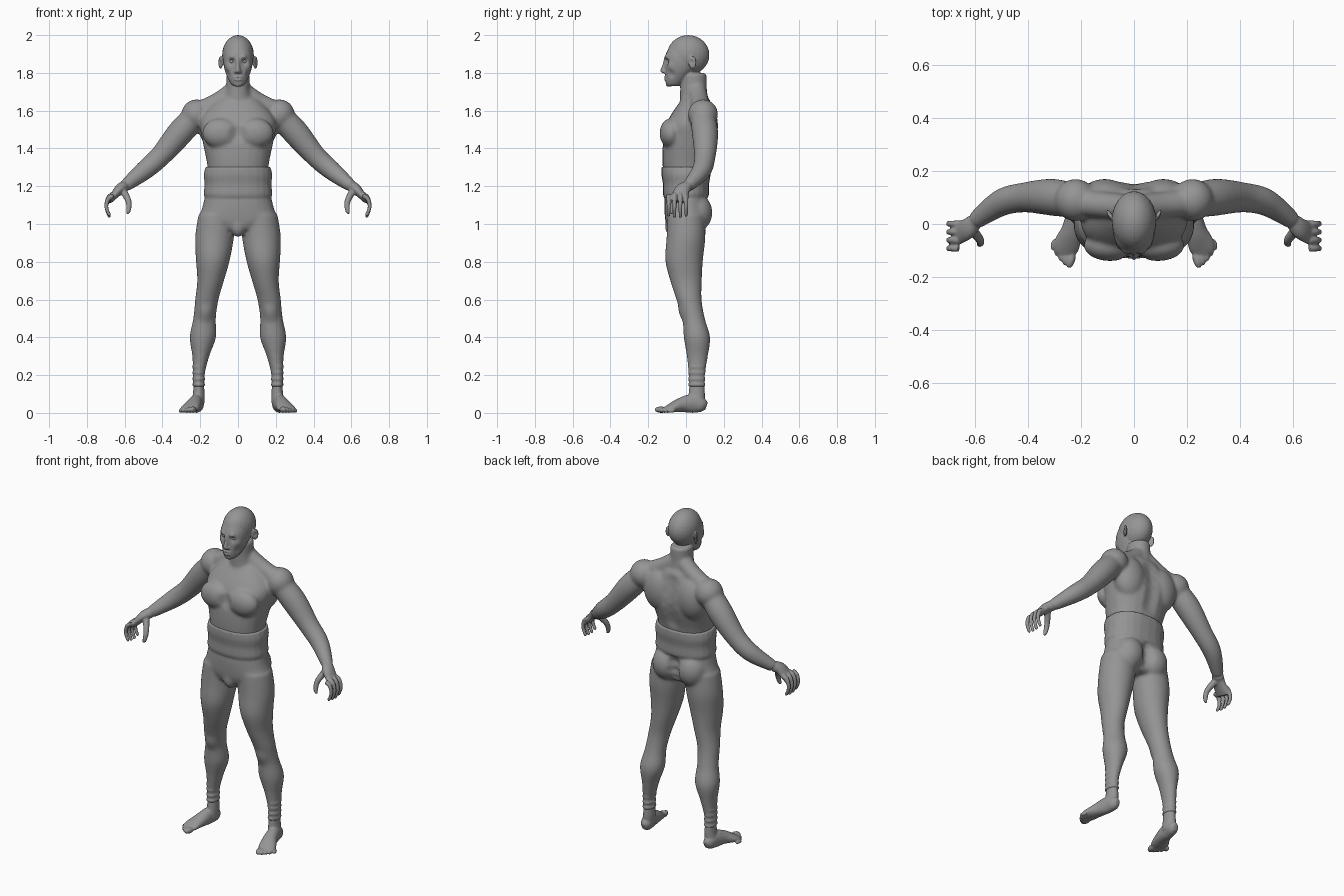
import bpy, bmesh, math
from mathutils import Vector, Matrix, Euler

cube = bpy.data.objects.get("Cube")
if cube:
    bpy.data.objects.remove(cube, do_unlink=True)

RIGHT, BACK, UP = Matrix.Identity(3)

clay = bpy.data.materials.new("clay grey")
clay.use_nodes = True
clay.diffuse_color = (0.3, 0.3, 0.3, 1)
shader = next(node for node in clay.node_tree.nodes if node.type == 'BSDF_PRINCIPLED')
shader.inputs["Base Color"].default_value = clay.diffuse_color
shader.inputs["Roughness"].default_value = 0.6


def spline(rows, steps=5):
    """Smooth in-between rows through the given ones."""
    smooth_rows, last = [], len(rows) - 1
    for i in range(last):
        near = list(zip(rows[max(i - 1, 0)], rows[i], rows[i + 1], rows[min(i + 2, last)]))
        for k in range(steps):
            t = k / steps
            smooth_rows.append([b + t * ((c - a) + t * ((2 * a - 5 * b + 4 * c - d)
                                + t * (3 * (b - c) + d - a))) / 2 for a, b, c, d in near])
    return smooth_rows + [rows[last]]


def loft(bm, *rows, across=None, power=2, sides=24):
    """Rows are x, y, z and one or two radii; rings are level unless across is given."""
    rows = spline([row if len(row) == 5 else (*row, row[-1]) for row in rows])
    middles = [Vector(row[:3]) for row in rows]
    rings = []
    for i, (middle, row) in enumerate(zip(middles, rows)):
        u, v = RIGHT, BACK
        if across:
            ahead = (middles[min(i + 1, len(rows) - 1)] - middles[max(i - 1, 0)]).normalized()
            u = across.cross(ahead).normalized()
            v = ahead.cross(u)
        ring = []
        for k in range(sides):
            angle = math.tau * k / sides
            c, s = (math.copysign(abs(f) ** (2 / power), f)
                    for f in (math.cos(angle), math.sin(angle)))
            ring.append(bm.verts.new(middle + u * row[3] * c + v * row[4] * s))
        rings.append(ring)
    for lower, upper in zip(rings, rings[1:]):
        for k in range(sides):
            following = (k + 1) % sides
            bm.faces.new((lower[k], lower[following], upper[following], upper[k]))
    bm.faces.new(rings[0][::-1])
    bm.faces.new(rings[-1])


def column(bm, *rows, power=2.3):
    """A level loft on the middle line; rows are y, z and two radii."""
    loft(bm, *((0, *row) for row in rows), power=power)


def ball(bm, centre, radii, turn=0):
    place = Matrix.Translation(centre) @ Euler((0, 0, turn)).to_matrix().to_4x4()
    bmesh.ops.create_uvsphere(bm, u_segments=24, v_segments=16, radius=1,
                              matrix=place @ Matrix.Diagonal((*radii, 1)))


def mirror(bm):
    copy = bmesh.ops.duplicate(bm, geom=bm.verts[:] + bm.edges[:] + bm.faces[:])
    for item in copy["geom"]:
        if isinstance(item, bmesh.types.BMVert):
            item.co.x *= -1


def finish(bm, name):
    """Turn the bmesh into a smooth shaded object."""
    bmesh.ops.recalc_face_normals(bm, faces=bm.faces)
    for face in bm.faces:
        face.smooth = True
    mesh = bpy.data.meshes.new(name)
    bm.to_mesh(mesh)
    bm.free()
    mesh.materials.append(clay)
    obj = bpy.data.objects.new(name, mesh)
    bpy.context.scene.collection.objects.link(obj)
    return obj


def fuse(bm, name, voxel, smooth):
    """Melt overlapping forms into one skin."""
    obj = finish(bm, name)
    remesh = obj.modifiers.new("skin", 'REMESH')
    remesh.mode, remesh.voxel_size, remesh.use_smooth_shade = 'VOXEL', voxel, True
    soften = obj.modifiers.new("soften", 'SMOOTH')
    soften.factor, soften.iterations = 0.5, smooth
    obj.modifiers.new("lighten", 'DECIMATE').ratio = 0.5
    graph = bpy.context.evaluated_depsgraph_get()
    graph.update()
    rough, obj.data = obj.data, bpy.data.meshes.new_from_object(obj.evaluated_get(graph))
    obj.modifiers.clear()
    bpy.data.meshes.remove(rough)
    return obj


def absorb(bm, form):
    """Move a finished soft form into a new bmesh."""
    bm.from_mesh(form.data)
    bpy.data.meshes.remove(form.data, do_unlink=True)


def brush(obj, centre, radius, push):
    """Push a soft round area; strokes off the middle are mirrored."""
    for side in ((1, -1) if centre[0] else (1,)):
        flip = Vector((side, 1, 1))
        spot, shift = Vector(centre) * flip, Vector(push) * flip
        for vert in obj.data.vertices:
            if abs(vert.co.z - spot.z) < radius:
                weight = 1 - (vert.co - spot).length_squared / radius ** 2
                if weight > 0:
                    vert.co += shift * weight * weight


# Arms, shoulders, chest muscles and shoulder blades
bm = bmesh.new()
shoulder, elbow, wrist = (.2, .08, 1.6), (.41, .1, 1.36), (.6, .01, 1.2)
loft(bm, (*shoulder, .06), (.3, .1, 1.49, .07), (*elbow, .057), (.5, .08, 1.28, .051),
     (*wrist, .033), across=BACK)
ball(bm, (.22, .09, 1.58), (.08, .08, .08))
ball(bm, (.09, -.08, 1.48), (.1, .06, .08))
ball(bm, (.11, .09, 1.52), (.1, .08, .13))
loft(bm, (.03, .06, 1.7, .05), (.1, .07, 1.65, .05), (*shoulder, .05), across=BACK)
mirror(bm)

# Trunk and neck
column(bm, (0, 1.22, .155, .11), (0, 1.32, .164, .125), (.02, 1.45, .19, .14),
       (.03, 1.55, .2, .125), (.05, 1.65, .12, .08), (.05, 1.68, .07, .05))
column(bm, (.05, 1.6, .1, .08), (.04, 1.7, .065, .072), (.04, 1.8, .062, .07), power=2)
form = fuse(bm, "upper_form", .008, 10)
brush(form, (0, -.14, 1.48), .06, (0, .015, 0))
for step in range(5):
    brush(form, (0, .15, 1.36 + .06 * step), .06, (0, -.012, 0))

# Hands: palm, curled fingers and thumb
bm = bmesh.new()
loft(bm, (*wrist, .03), (.63, -.02, 1.18, .027, .04), (.68, -.04, 1.12, .013, .046), across=BACK)
for finger in range(4):
    y = -.092 + .031 * finger
    reach = .055 + .01 * math.sin(finger)
    curl = [(bend, .66 + .037 * math.sin(bend), 1.095 + reach * math.cos(bend))
            for bend in (0, .8, 1.6, 2.4, 2.7)]
    loft(bm, *((x, y, z, .013 - .0015 * bend) for bend, x, z in curl), across=BACK, sides=12)
loft(bm, (.61, -.02, 1.18, .02), (.58, -.06, 1.12, .016), (.58, -.075, 1.07, .012),
     (.59, -.075, 1.055, .006), across=BACK, sides=12)

# Ears and nostrils
ball(bm, (.092, .034, 1.855), (.008, .023, .035), turn=-.45)
ball(bm, (.011, -.116, 1.806), (.009, .011, .008))
mirror(bm)

# Skull, face, nose, lips and chin
ball(bm, (0, .012, 1.895), (.084, .112, .105))
column(bm, (-.07, 1.73, .025, .028), (-.06, 1.75, .043, .048), (-.03, 1.82, .072, .08),
       (-.01, 1.89, .078, .1), (0, 1.95, .06, .08))
column(bm, (-.112, 1.798, .01, .01), (-.119, 1.81, .013, .017), (-.11, 1.85, .009, .013),
       (-.105, 1.885, .009, .009), power=2)
for z in (1.764, 1.778):
    ball(bm, (0, -.106, z), (.025, .011, .006))
ball(bm, (0, -.09, 1.74), (.024, .017, .014))
absorb(bm, form)
upper = fuse(bm, "upper_body", .005, 3)

# Eye sockets, brows, cheeks, ear hollows and mouth line
brush(upper, (.033, -.105, 1.861), .024, (0, .017, 0))
brush(upper, (.034, -.105, 1.885), .024, (0, -.008, 0))
brush(upper, (.055, -.08, 1.835), .03, (.004, -.004, 0))
brush(upper, (.05, -.075, 1.795), .03, (-.006, .005, 0))
brush(upper, (.1, .03, 1.857), .018, (-.008, 0, 0))
brush(upper, (0, -.118, 1.771), .012, (0, .006, 0))

# Eyes
bm = bmesh.new()
ball(bm, (.033, -.083, 1.86), (.014, .013, .011))
mirror(bm)
finish(bm, "eyes")

# Tights: legs, seat and pelvis
bm = bmesh.new()
ankle = (.208, .057)
loft(bm, (*ankle, .135, .031, .044), (*ankle, .2, .031, .044), (.197, .06, .3, .045, .056),
     (.186, .058, .4, .07), (.177, .04, .5, .06), (.165, .016, .6, .062, .067),
     (.145, 0, .7, .071, .084), (.133, -.01, .81, .09, .1), (.124, 0, .93, .103),
     (.11, 0, 1.05, .1))
ball(bm, (.085, .055, 1.06), (.086, .085, .1))
mirror(bm)
column(bm, (-.01, .97, .11, .085), (0, 1.02, .2, .11), (0, 1.1, .186, .115),
       (0, 1.16, .174, .112), (0, 1.25, .168, .11))
ball(bm, (0, -.07, .99), (.04, .042, .06))
form = fuse(bm, "lower_form", .008, 8)
brush(form, (.17, -.025, .53), .06, (0, -.01, 0))
for z in (1, 1.05, 1.1):
    brush(form, (0, .13, z), .05, (0, -.03, 0))

# Waistband and ankle folds stand out from the tights
bm = bmesh.new()
for fold in range(4):
    ball(bm, (*ankle, .148 + .032 * fold), (.035, .048, .014))
mirror(bm)
column(bm, (0, 1.14, .176, .117), (0, 1.16, .182, .122), (0, 1.21, .177, .122),
       (0, 1.26, .181, .13), (0, 1.303, .172, .13))
absorb(bm, form)
fuse(bm, "tights", .007, 3)

# Bare feet with five toes each
bm = bmesh.new()
loft(bm, (.21, .108, .035, .014, .02), (.212, .085, .042, .031, .038), (.22, .035, .05, .035, .05),
     (.233, -.025, .042, .041, .039), (.254, -.08, .026, .049, .024),
     (.262, -.112, .017, .041, .014), across=UP)
loft(bm, (.215, .05, .04, .036, .048), (*ankle, .1, .031, .043), (*ankle, .17, .026, .038))
for toe in range(5):
    size = .017 - .0015 * toe
    ball(bm, (.238 + .016 * toe, -.133 + .006 * toe + .002 * toe * toe, size),
         (size, size * 2, size), turn=.25)
mirror(bm)
feet = fuse(bm, "feet", .0045, 2)
for vert in feet.data.vertices:
    vert.co.z = max(vert.co.z, 0)
